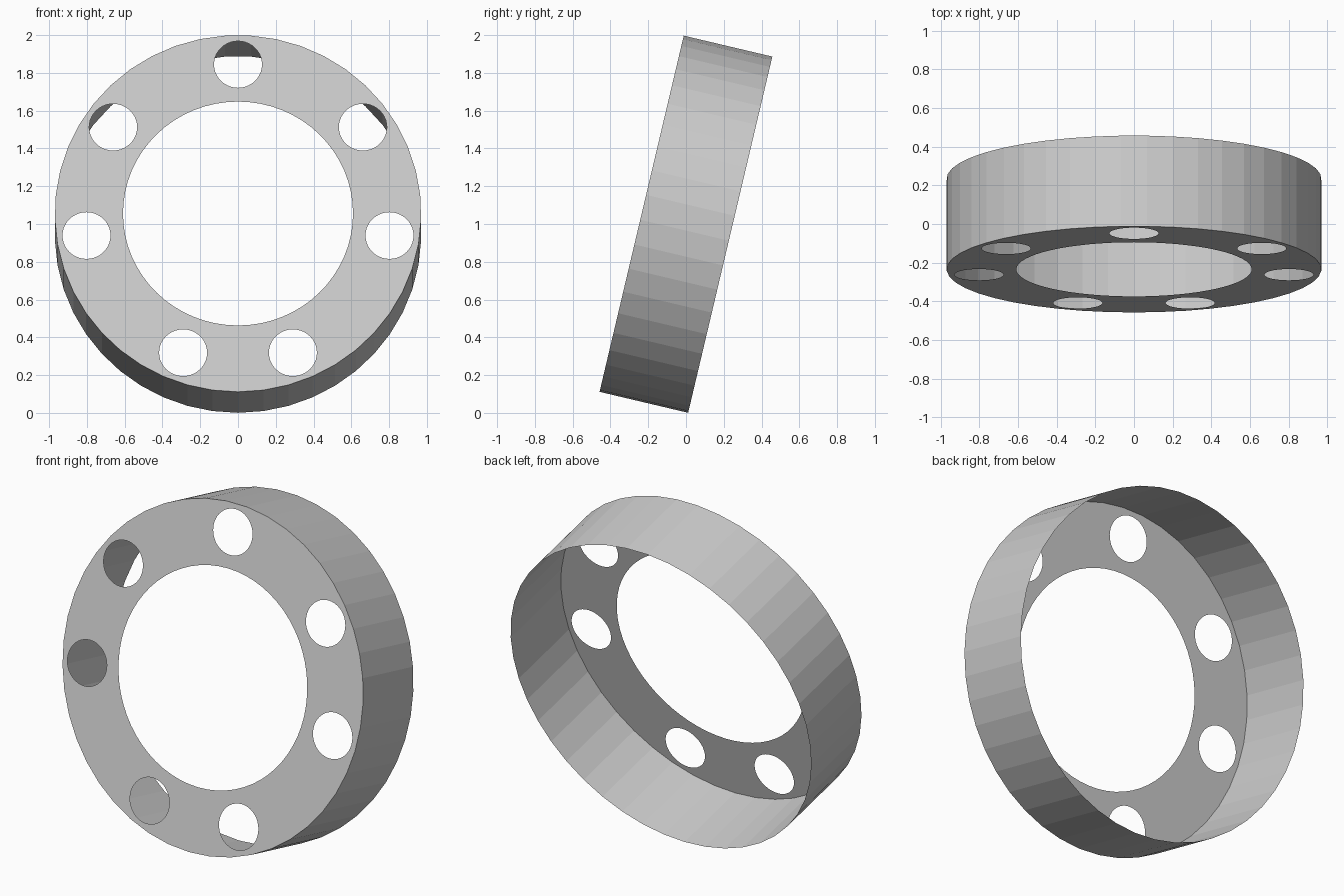
import bpy, bmesh
from math import sin, cos, radians, pi
from mathutils import Matrix

if "Cube" in bpy.data.objects:
    bpy.data.objects.remove(bpy.data.objects["Cube"])

R, DEPTH, TILT, SIDES = 0.97, 0.482, radians(13.3), 45
PLACE = Matrix.Translation((0, 0, 1)) @ Matrix.Rotation(-TILT, 4, 'X')


def ring(bm, r, n, y, cx=0, cz=0, start=0):
    pts = [start + 2 * pi * i / n for i in range(n)]
    return [bm.verts.new((cx + r * sin(a), y, cz + r * cos(a))) for a in pts]


def loop_edges(bm, vs):
    return [bm.edges.new((v, vs[(i + 1) % len(vs)])) for i, v in enumerate(vs)]


bm = bmesh.new()
front = ring(bm, R, SIDES, -DEPTH / 2, start=pi / SIDES)
back = ring(bm, R, SIDES, DEPTH / 2, start=pi / SIDES)

# Front plate outline, big opening and seven round holes
edges = loop_edges(bm, front)
edges += loop_edges(bm, ring(bm, 0.609, 64, -DEPTH / 2))
for deg in (0, 54.6, 98.5, 159, -159, -98.5, -54.6):
    a = radians(deg)
    edges += loop_edges(bm, ring(bm, 0.127, 40, -DEPTH / 2,
                                 0.811 * sin(a), 0.811 * cos(a)))
bmesh.ops.triangle_fill(bm, use_beauty=True, use_dissolve=False,
                        edges=edges, normal=(0, -1, 0))

# Outer wall, open at the back
for i in range(SIDES):
    j = (i + 1) % SIDES
    bm.faces.new((front[i], front[j], back[j], back[i]))
bmesh.ops.recalc_face_normals(bm, faces=bm.faces)
if max(bm.faces, key=lambda f: f.calc_area()) and \
        sum(f.normal.dot(f.calc_center_median()) for f in bm.faces) < 0:
    bmesh.ops.reverse_faces(bm, faces=bm.faces)
bm.transform(PLACE)

mesh = bpy.data.meshes.new("rim_ring")
bm.to_mesh(mesh)
bm.free()
bpy.context.collection.objects.link(bpy.data.objects.new("rim_ring", mesh))
